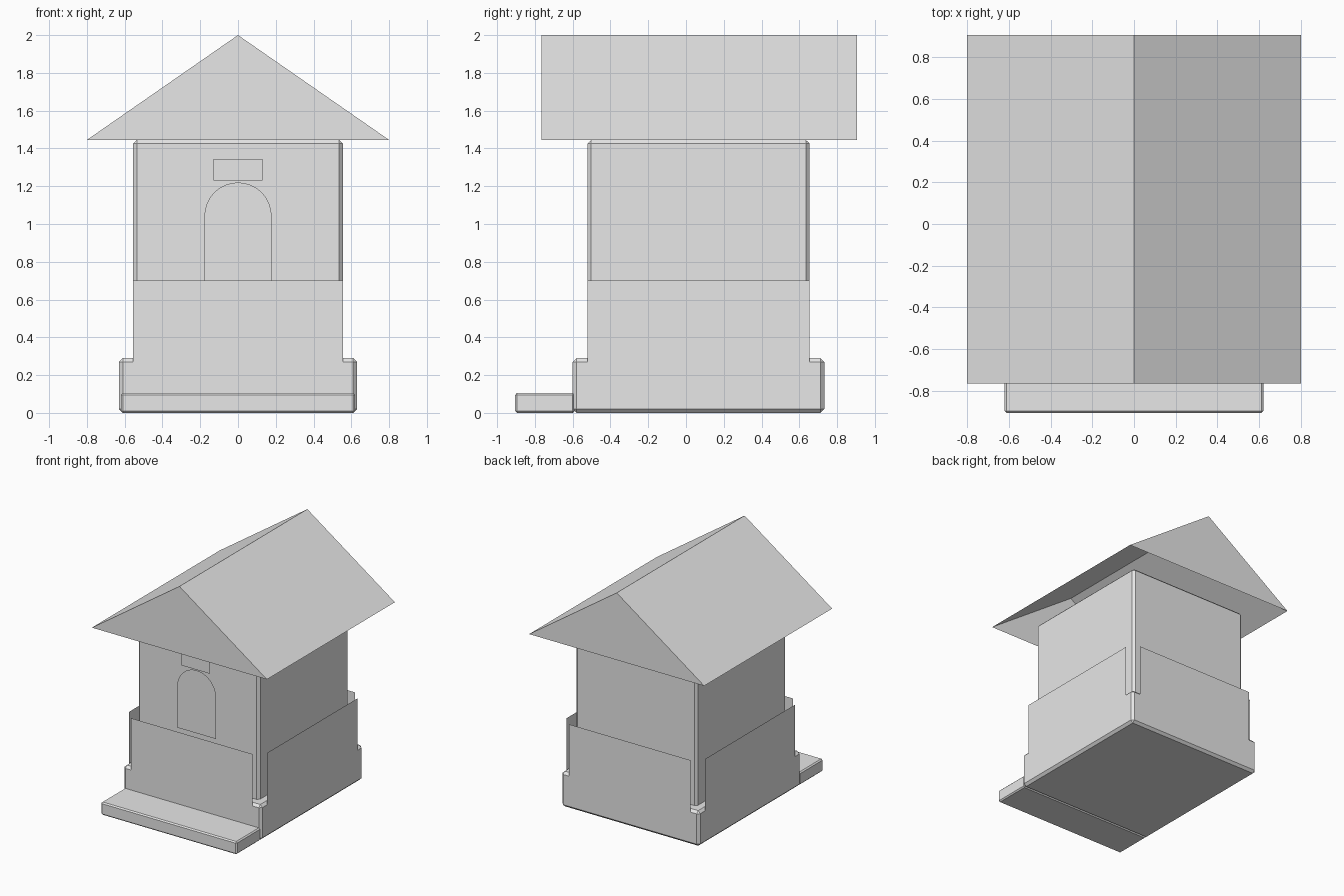
import bpy
from math import cos, sin, pi

cube = bpy.data.objects.get("Cube")
if cube:
    bpy.data.objects.remove(cube, do_unlink=True)

grey = bpy.data.materials.new("plain_grey")
grey.use_nodes = True
grey.diffuse_color = (0.8, 0.8, 0.8, 1)
grey.node_tree.nodes["Principled BSDF"].inputs["Base Color"].default_value = (0.8, 0.8, 0.8, 1)


def add_mesh(name, verts, faces):
    mesh = bpy.data.meshes.new(name)
    mesh.from_pydata(verts, [], faces)
    mesh.materials.append(grey)
    obj = bpy.data.objects.new(name, mesh)
    bpy.context.collection.objects.link(obj)
    return obj


def bevelled_box(name, x, y, z, bevel):
    """Box between the (low, high) limits on each axis, with chamfered edges."""
    verts = [(a, b, c) for a in x for b in y for c in z]
    faces = [(0, 1, 3, 2), (4, 6, 7, 5), (0, 4, 5, 1),
             (2, 3, 7, 6), (0, 2, 6, 4), (1, 5, 7, 3)]
    obj = add_mesh(name, verts, faces)
    mod = obj.modifiers.new("chamfer", 'BEVEL')
    mod.width = bevel
    mod.segments = 1
    return obj


def sheet(name, outline, place):
    """Flat sheet: maps each (across, up) outline point into space."""
    return add_mesh(name, [place(u, z) for u, z in outline],
                    [tuple(range(len(outline)))])


def rect(low, high, bottom, top):
    return [(low, bottom), (high, bottom), (high, top), (low, top)]


# Solid parts: plinth, walls and front step
body_x, body_y = 0.555, (-0.522, 0.655)
base_x, base_y = 0.63, (-0.60, 0.732)
bevelled_box("base", (-base_x, base_x), base_y, (0, 0.29), 0.02)
bevelled_box("body", (-body_x, body_x), body_y, (0.1, 1.445), 0.02)
bevelled_box("front_step", (-0.62, 0.62), (-0.905, -0.59), (0, 0.105), 0.01)

# Thin skirting panels standing just outside the base
gap = 0.002
low, high = 0.12, 0.70
front_y, back_y, side_x = base_y[0] - gap, base_y[1] + gap, base_x + gap
across = rect(-body_x, body_x, low, high)
along = rect(body_y[0], body_y[1], low, high)
sheet("front_panel", across, lambda u, z: (u, front_y, z))
sheet("back_panel", across, lambda u, z: (-u, back_y, z))
sheet("left_panel", along, lambda u, z: (side_x, u, z))
sheet("right_panel", along[::-1], lambda u, z: (-side_x, u, z))

# Arched door and the plaque above it
half, spring, steps = 0.178, 1.04, 16
arch = [(half * cos(pi * i / steps), spring + 0.18 * sin(pi * i / steps))
        for i in range(steps + 1)]
door = [(-half, high), (half, high)] + arch
sheet("door", door, lambda u, z: (u, -0.54, z))
sheet("plaque", rect(-0.13, 0.13, 1.23, 1.345), lambda u, z: (u, -0.55, z))

# Gabled roof shell, open underneath
roof_verts = [(x, y, z) for y in (-0.765, 0.905)
              for x, z in ((-0.8, 1.445), (0.8, 1.445), (0, 2))]
add_mesh("roof", roof_verts,
         [(0, 1, 2), (4, 3, 5), (1, 4, 5, 2), (3, 0, 2, 5)])
